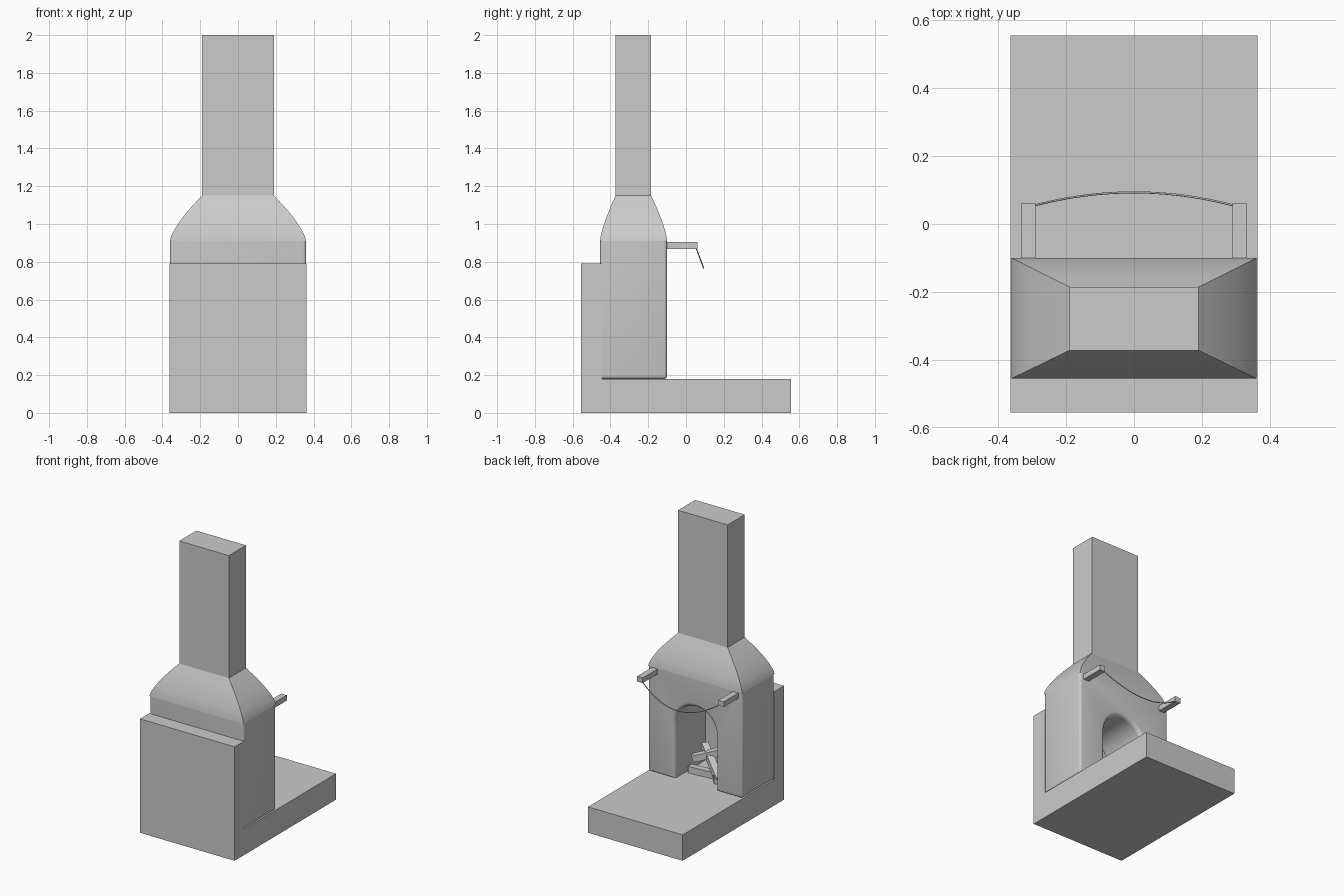
import bpy, bmesh, math
from mathutils import Vector

if "Cube" in bpy.data.objects:
    bpy.data.objects.remove(bpy.data.objects["Cube"])


def add_mesh(name, bm, smooth=False):
    bmesh.ops.recalc_face_normals(bm, faces=bm.faces)
    me = bpy.data.meshes.new(name)
    bm.to_mesh(me)
    bm.free()
    ob = bpy.data.objects.new(name, me)
    bpy.context.collection.objects.link(ob)
    if smooth:
        shade(ob)
    return ob


def activate(ob):
    bpy.ops.object.select_all(action='DESELECT')
    ob.select_set(True)
    bpy.context.view_layer.objects.active = ob


def shade(ob):
    activate(ob)
    bpy.ops.object.shade_smooth_by_angle(angle=math.radians(35))


def loft(rings):
    bm = bmesh.new()
    loops = [[bm.verts.new(p) for p in ring] for ring in rings]
    n = len(loops[0])
    for a, b in zip(loops, loops[1:]):
        for i in range(n):
            j = (i + 1) % n
            bm.faces.new((a[i], a[j], b[j], b[i]))
    bm.faces.new(loops[0])
    bm.faces.new(loops[-1])
    return bm


def rect(x0, x1, y0, y1, z):
    return [(x0, y0, z), (x1, y0, z), (x1, y1, z), (x0, y1, z)]


def box(name, x0, x1, y0, y1, z0, z1):
    return add_mesh(name, loft([rect(x0, x1, y0, y1, z) for z in (z0, z1)]))


# Hearth slab and the tall block, one L-shaped extrusion
side = [(-.555, 0), (.555, 0), (.555, .18), (-.445, .18), (-.445, .79), (-.555, .79)]
add_mesh("hearth_base", loft([[(x, y, z) for y, z in side] for x in (-.363, .363)]))

# Firebox body with rounded corners and lower edge
bm = loft([rect(-.361, .361, -.455, -.1, z) for z in (.18, .91)])
edges = [e for e in bm.edges if min(v.co.z for v in e.verts) < .5]
bmesh.ops.bevel(bm, geom=edges, offset=.016, segments=4, profile=.5, affect='EDGES')
body = add_mesh("firebox_body", bm)


# Arched opening with a rounded lip
def arch(r, y):
    pts = [(-r, y, .15)]
    for i in range(25):
        a = math.pi * (1 - i / 24)
        pts.append((r * math.cos(a), y, .56 + r * math.sin(a)))
    return pts + [(r, y, .15)]


rings = [arch(.157, -.44)]
for i in range(7):
    a = math.pi / 2 * i / 6
    rings.append(arch(.157 + .026 * (1 - math.cos(a)), -.127 + .027 * math.sin(a)))
rings.append(arch(.183, -.05))
cutter = add_mesh("opening_cutter", loft(rings))
cutter.hide_render = True
mod = body.modifiers.new("opening", 'BOOLEAN')
mod.operation = 'DIFFERENCE'
mod.solver = 'EXACT'
mod.object = cutter
activate(body)
bpy.ops.object.modifier_apply(modifier=mod.name)
bpy.data.objects.remove(cutter)
shade(body)

# Curved hood narrowing to the flue
rings = []
for i in range(13):
    t = i / 12
    k = t ** 1.4
    x = .361 - .171 * k
    rings.append(rect(-x, x, -.455 + .083 * k, -.1 - .085 * k, .91 + .24 * t))
add_mesh("hood", loft(rings), smooth=True)

# Chimney
box("chimney", -.19, .19, -.372, -.185, 1.15, 2.0)

# Brackets
for s, label in ((-1, "left"), (1, "right")):
    xs = sorted((s * .29, s * .332))
    box("bracket_" + label, xs[0], xs[1], -.11, .06, .868, .905)

# Sagging cord between the brackets
cu = bpy.data.curves.new("cord", 'CURVE')
cu.dimensions = '3D'
cu.bevel_depth = .003
cu.bevel_resolution = 2
cu.use_fill_caps = True
sp = cu.splines.new('POLY')
N = 24
sp.points.add(N)
for i, p in enumerate(sp.points):
    u = -1 + 2 * i / N
    sag = 1 - u * u
    p.co = (.295 * u, .054 + .039 * sag, .872 - .105 * sag, 1)
bpy.context.collection.objects.link(bpy.data.objects.new("cord", cu))


# Squared logs stacked in the firebox
def log(name, a, b):
    a, b = Vector(a), Vector(b)
    bm = bmesh.new()
    bmesh.ops.create_cube(bm, size=1)
    bmesh.ops.scale(bm, vec=(.045, .045, (b - a).length), verts=bm.verts)
    ob = add_mesh(name, bm)
    ob.location = (a + b) / 2
    ob.rotation_euler = (b - a).to_track_quat('Z', 'Y').to_euler()


ends = [((.14, -.24, .203), (-.09, -.26, .203)),
        ((.13, -.26, .27), (-.10, -.385, .35)),
        ((.11, -.36, .33), (-.115, -.20, .205)),
        ((.04, -.37, .203), (-.11, -.19, .203))]
for i, (a, b) in enumerate(ends):
    log("log_%d" % (i + 1), a, b)
